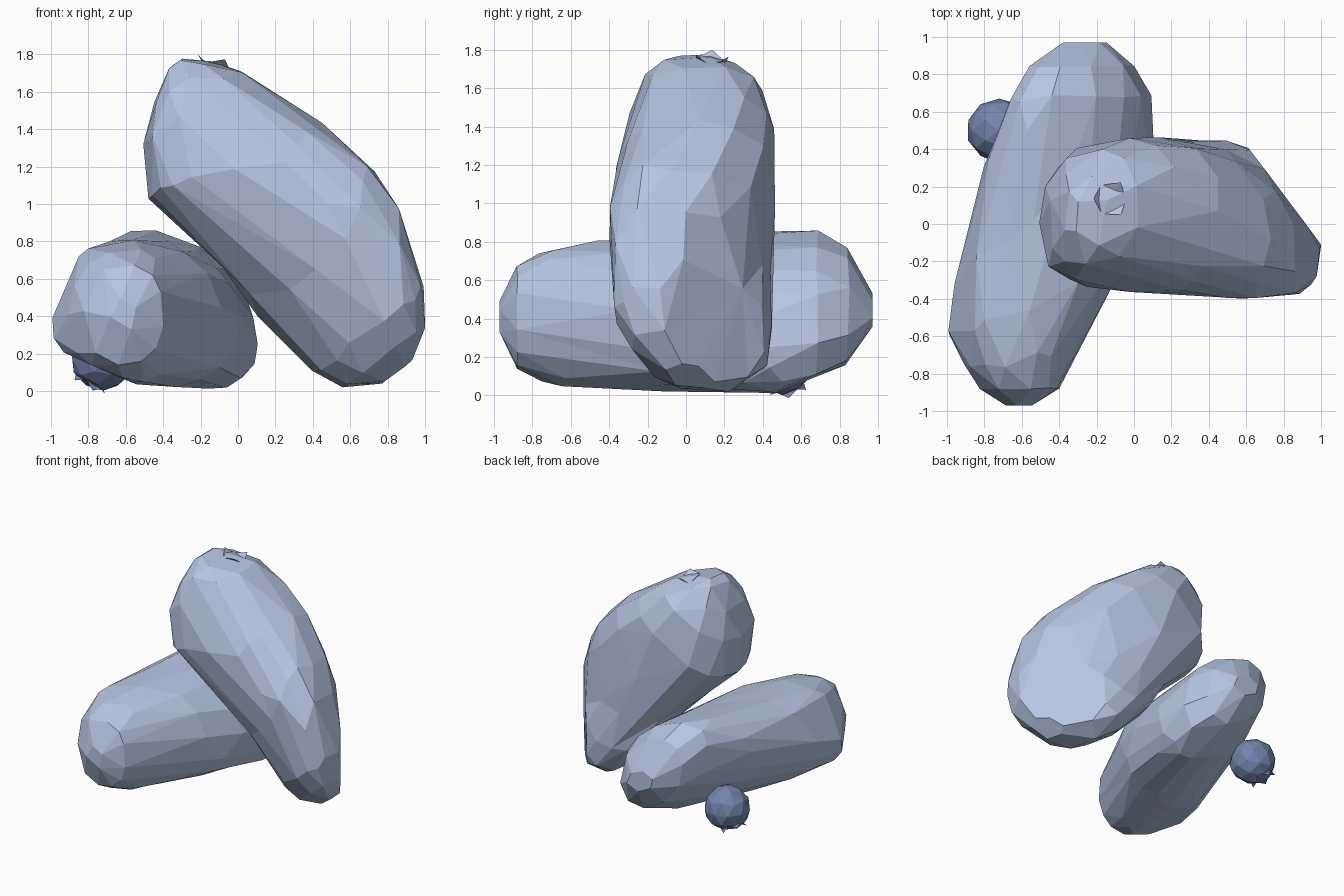
import bpy, bmesh, math, random
from mathutils import Vector

if "Cube" in bpy.data.objects:
    bpy.data.objects.remove(bpy.data.objects["Cube"])

random.seed(4)


def material(name, col):
    m = bpy.data.materials.new(name)
    m.diffuse_color = (*col, 1)
    m.use_nodes = True
    m.node_tree.nodes["Principled BSDF"].inputs["Base Color"].default_value = m.diffuse_color
    return m


BLOOM = material("frosted blue", (0.47, 0.56, 0.76))
DEEP = material("deep blue", (0.18, 0.23, 0.42))


def finish(name, bm, mat):
    bmesh.ops.recalc_face_normals(bm, faces=bm.faces)
    me = bpy.data.meshes.new(name)
    bm.to_mesh(me)
    bm.free()
    me.materials.append(mat)
    ob = bpy.data.objects.new(name, me)
    bpy.context.collection.objects.link(ob)
    return ob


def loft(name, stations, place, flats=(), sides=20, power=2.4):
    """Skin oval rings: each station is (t, a_lo, a_hi, b_lo, b_hi, shear).
    Flats are (normal, distance) planes that press the body in."""
    bm = bmesh.new()
    rings = []
    for t, alo, ahi, blo, bhi, shear in stations:
        ring = []
        ra = (ahi - alo) / 2
        # keep the b range fixed while the ring leans
        rb = math.sqrt(max(((bhi - blo) / 2) ** 2 - (shear * ra) ** 2, .0009))
        for i in range(sides):
            w = 2 * math.pi * i / sides
            c, s = math.cos(w), math.sin(w)
            k = random.uniform(0.985, 1.015)
            a = ra * math.copysign(abs(c) ** (2 / power), c) * k
            b = rb * math.copysign(abs(s) ** (2 / power), s) * k
            b += shear * a
            p = place(t, (alo + ahi) / 2 + a, (blo + bhi) / 2 + b)
            for n, d in flats:
                n = Vector(n).normalized()
                p = p - n * max(0, p.dot(n) - d)
            ring.append(bm.verts.new(p))
        rings.append(ring)
    for r, q in zip(rings, rings[1:]):
        for i in range(sides):
            j = (i + 1) % sides
            bm.faces.new((r[i], r[j], q[j], q[i]))
    bm.faces.new(rings[0])
    bm.faces.new(rings[-1])
    ob = finish(name, bm, BLOOM)
    # irregular flat facets
    d = ob.modifiers.new("facets", 'DECIMATE')
    d.ratio = 0.42
    return ob


# long berry lying front to back: y, x range, z range
lying = [
    (-.97, -.68, -.54, .33, .49, 0),
    (-.88, -.82, -.40, .14, .68, 0),
    (-.75, -.91, -.33, .07, .75, 0),
    (-.57, -1.01, -.24, .02, .79, 0),
    (-.30, -.96, -.09, .02, .81, -.08),
    (.00, -.88, .02, .02, .82, -.2),
    (.30, -.81, .09, .02, .83, -.33),
    (.50, -.73, .10, .03, .85, -.42),
    (.68, -.66, .09, .09, .85, -.45),
    (.84, -.56, .00, .17, .76, -.4),
    (.97, -.38, -.15, .36, .53, -.2),
]
loft("lying_berry", lying, lambda t, a, b: Vector((a, t, b)),
     flats=[((-.39, 0, -.92), .18), ((-.92, 0, .4), 1.07)], power=2.15)

# long berry leaning on it: distance along tilted axis, across axis, y range
leaning = [
    (-1.60, .73, .83, -.05, .17, 0),
    (-1.50, .56, .94, -.21, .29, .1),
    (-1.36, .39, 1.04, -.29, .40, .15),
    (-1.11, .24, 1.14, -.34, .46, .1),
    (-.83, .29, 1.23, -.37, .46, -.02),
    (-.50, .33, 1.29, -.39, .44, -.22),
    (-.25, .33, 1.27, -.39, .43, -.36),
    (.00, .36, 1.19, -.38, .43, -.42),
    (.18, .39, 1.11, -.35, .41, -.45),
    (.32, .46, 1.01, -.27, .31, -.42),
    (.43, .64, .85, -.10, .15, -.2),
]
loft("leaning_berry", leaning,
     lambda t, a, b: Vector((.6 * t + .8 * a, b, -.8 * t + .6 * a)),
     flats=[((.8, .6, 0), .735)])


def crown(name, centre, axis, radius, height, mat, teeth=5):
    """Ragged blossom rim: a ring of pointed flaps around a sunken middle."""
    bm = bmesh.new()
    q = Vector(axis).to_track_quat('Z', 'Y')
    centre = Vector(centre)
    for i in range(teeth):
        pts = []
        for off, r, h in ((0, 1, 0), (1, 1, 0), (.5, 1.1, random.uniform(.7, 1.1))):
            w = 2 * math.pi * (i + off) / teeth
            pts.append(centre + q @ Vector((r * radius * math.cos(w),
                                            r * radius * math.sin(w), h * height)))
        pts.append(centre + q @ Vector((0, 0, -height * .6)))
        v = [bm.verts.new(p) for p in pts]
        for f in ((0, 1, 2), (0, 2, 3), (1, 2, 3)):
            bm.faces.new([v[k] for k in f])
    return finish(name, bm, mat)


# blossom end of the leaning berry
crown("leaning_berry_tip", (-.13, .13, 1.735), (.25, .15, 1), .09, .055, BLOOM, 3)

# small round berry tucked behind
bm = bmesh.new()
bmesh.ops.create_icosphere(bm, subdivisions=2, radius=.172)
for v in bm.verts:
    v.co *= random.uniform(.96, 1.03)
    v.co += Vector((-.72, .50, .178))
finish("small_berry", bm, DEEP)
crown("small_berry_crown", (-.785, .525, .06), (-.5, .15, -.85), .09, .04, DEEP, 5)
